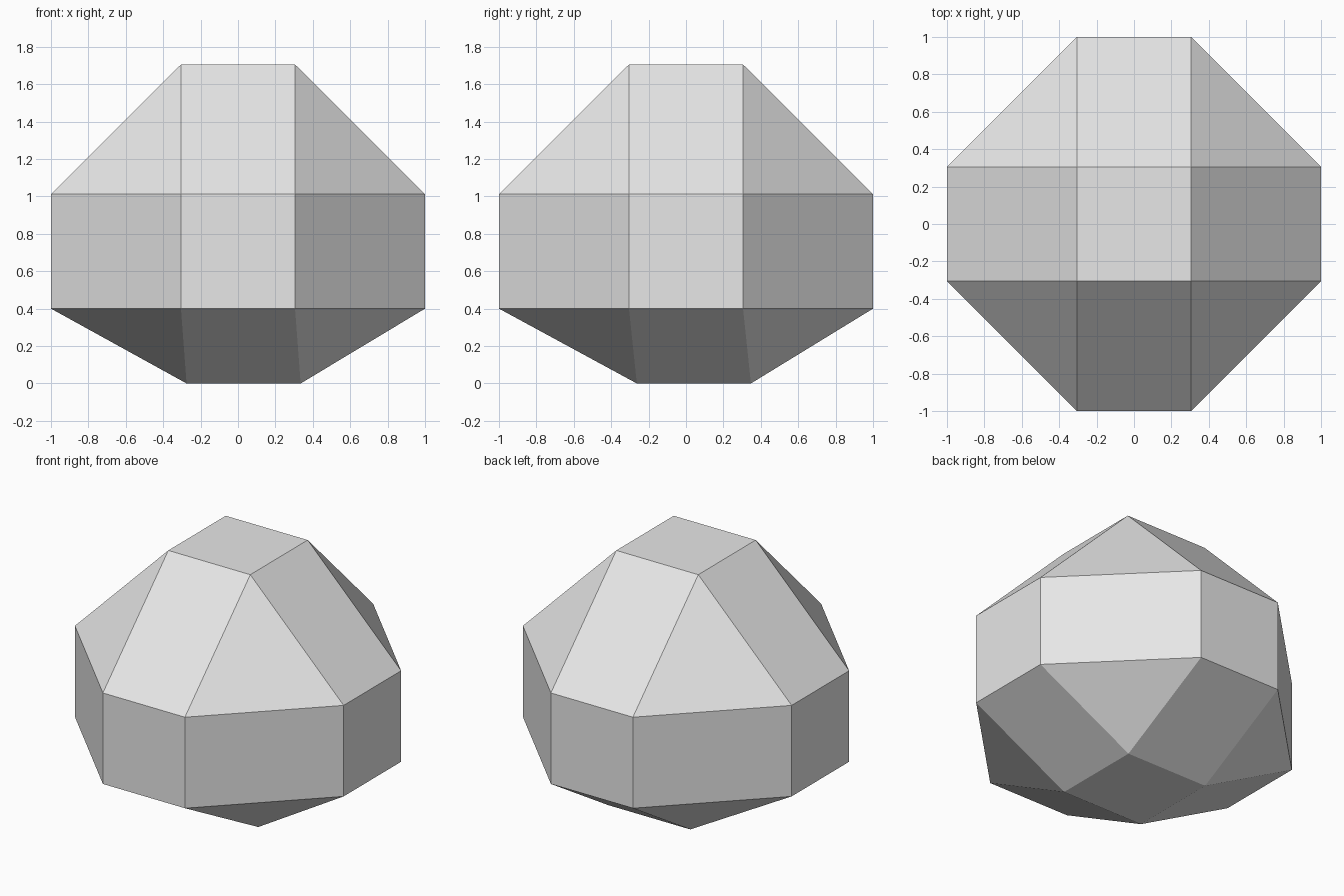
import bpy
import bmesh

if "Cube" in bpy.data.objects:
    bpy.data.objects.remove(bpy.data.objects["Cube"])

HALF = 0.305                 # half width of the square facets
Z_LOW, Z_HIGH, Z_TOP = 0.40, 1.012, 1.705

grey = bpy.data.materials.new("light grey")
grey.diffuse_color = (0.8, 0.8, 0.8, 1.0)
grey.use_nodes = True
grey.node_tree.nodes["Principled BSDF"].inputs["Base Color"].default_value = grey.diffuse_color

bm = bmesh.new()


def octagon(z):
    """Belt ring, starting with the front edge, counter-clockwise."""
    h = HALF
    pts = [(-h, -1), (h, -1), (1, -h), (1, h), (h, 1), (-h, 1), (-1, h), (-1, -h)]
    return [bm.verts.new((x, y, z)) for x, y in pts]


def square(z, cx=0.0, cy=0.0):
    """End cap corners, starting at front left, counter-clockwise."""
    corners = [(-1, -1), (1, -1), (1, 1), (-1, 1)]
    return [bm.verts.new((cx + sx * HALF, cy + sy * HALF, z)) for sx, sy in corners]


def close_end(ring, cap):
    """Join a belt ring to its cap with four quads and four corner triangles."""
    for i in range(4):
        a, b, c = ring[2 * i], ring[2 * i + 1], ring[(2 * i + 2) % 8]
        j = (i + 1) % 4
        bm.faces.new((a, b, cap[j], cap[i]))
        bm.faces.new((b, c, cap[j]))
    bm.faces.new(cap)


# Upright belt
low, high = octagon(Z_LOW), octagon(Z_HIGH)
for i in range(8):
    j = (i + 1) % 8
    bm.faces.new((low[i], low[j], high[j], high[i]))

# Faceted crown and the slightly off-centre base
close_end(high, square(Z_TOP))
close_end(low, square(0.0, 0.03, 0.042))

bmesh.ops.recalc_face_normals(bm, faces=bm.faces[:])
mesh = bpy.data.meshes.new("faceted_stone")
bm.to_mesh(mesh)
bm.free()
mesh.materials.append(grey)
stone = bpy.data.objects.new("faceted_stone", mesh)
bpy.context.collection.objects.link(stone)
